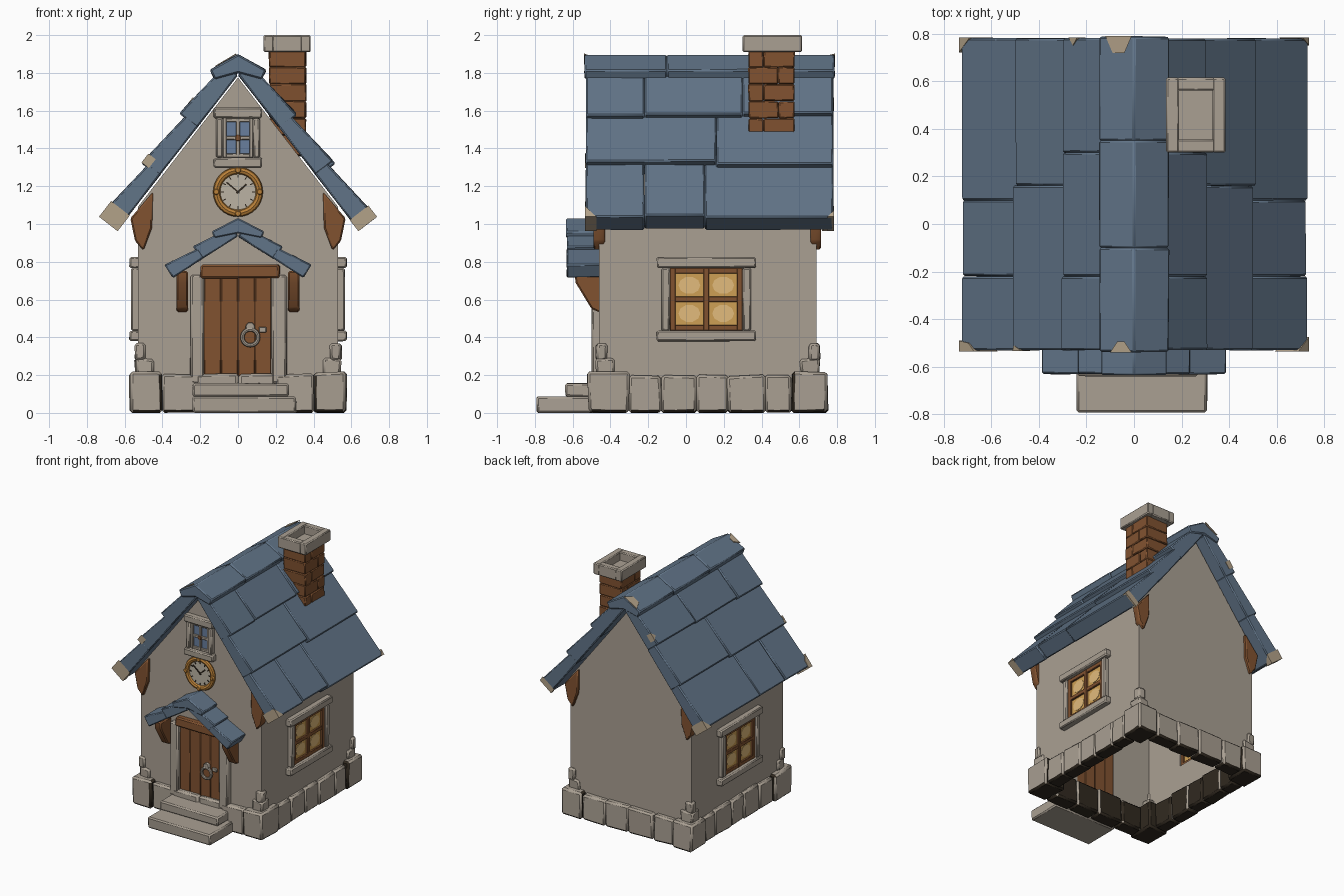
import bpy, bmesh, math, random
from mathutils import Vector

random.seed(4)
if "Cube" in bpy.data.objects:
    bpy.data.objects.remove(bpy.data.objects["Cube"])


def material(name, *rgb):
    m = bpy.data.materials.new(name)
    m.use_nodes = True
    m.diffuse_color = (*rgb, 1)
    bsdf = m.node_tree.nodes["Principled BSDF"]
    bsdf.inputs["Base Color"].default_value = (*rgb, 1)
    bsdf.inputs["Roughness"].default_value = 0.9
    return m


STONE = material("warm grey stone", .40, .35, .29)
BLUE = material("slate blue", .12, .175, .245)
WOOD = material("brown wood", .22, .085, .03)
GOLD = material("gold", .50, .22, .04)
GLOW = material("amber glow", .62, .35, .09)
BRIGHT = material("pale glow", .76, .50, .20)
GLASS = material("blue glass", .14, .21, .34)
CHIP = material("worn tan", .45, .36, .25)
DARK = material("dark brown", .03, .022, .014)
PALE = material("pale dial", .50, .45, .37)
UP = Vector((0, 0, 1))


# A shape is an outline and an extrusion vector; a part is a list of shapes.
def part(name, shapes, mat, bevel=.006, jitter=0):
    bm = bmesh.new()
    for pts, vec in shapes:
        face = bm.faces.new([bm.verts.new(p) for p in pts])
        ext = bmesh.ops.extrude_face_region(bm, geom=[face], use_keep_orig=True)
        new = [g for g in ext["geom"] if isinstance(g, bmesh.types.BMVert)]
        bmesh.ops.translate(bm, verts=new, vec=vec)
        if jitter:
            for v in new + list(face.verts):
                v.co += Vector([random.uniform(-jitter, jitter) for _ in range(3)])
                v.co.z = max(v.co.z, 0)
    bmesh.ops.recalc_face_normals(bm, faces=bm.faces)
    mesh = bpy.data.meshes.new(name)
    bm.to_mesh(mesh)
    bm.free()
    ob = bpy.data.objects.new(name, mesh)
    bpy.context.collection.objects.link(ob)
    mesh.materials.append(mat)
    if bevel:
        mod = ob.modifiers.new("soft edges", "BEVEL")
        mod.width, mod.segments, mod.limit_method = bevel, 1, "ANGLE"
    return ob


def box(x0, x1, y0, y1, z0, z1):
    return [(x0, y0, z0), (x1, y0, z0), (x1, y1, z0), (x0, y1, z0)], UP * (z1 - z0)


def along_y(profile, y0, y1):
    return [(x, y0, z) for x, z in profile], Vector((0, y1 - y0, 0))


# Wall-mounted coordinates: u across, v up, d outward
def front(u, v, d):
    return Vector((u, -.46 - d, v))


def side(s):
    return lambda u, v, d: Vector((s * (.53 + d), u, v))


def plate(place, outline, d0, d1):
    return [place(u, v, d0) for u, v in outline], place(0, 0, d1) - place(0, 0, d0)


def panel(place, u0, u1, v0, v1, d0, d1):
    return plate(place, [(u0, v0), (u1, v0), (u1, v1), (u0, v1)], d0, d1)


def disc(cu, cv, r, n=32):
    return [(cu + r * math.cos(i * math.tau / n), cv + r * math.sin(i * math.tau / n)) for i in range(n)]


# Hollow walls with openings, open at the bottom
gable = [(-.53, .02), (.53, .02), (.53, 1.09), (0, 1.775), (-.53, 1.09)]
inner = [(-.5, -.1), (.5, -.1), (.5, 1.07), (0, 1.73), (-.5, 1.07)]
walls = part("walls", [along_y(gable, -.46, .69)], STONE, 0)
cuts = [along_y(inner, -.43, .66), box(-.17, .17, -.6, -.4, .12, .72),
        box(-.7, .7, -.08, .295, .44, .76), box(-.07, .07, -.6, -.4, 1.36, 1.56)]
for shape in cuts:
    cutter = part("opening_cutter", [shape], STONE, 0)
    cutter.hide_render = True
    mod = walls.modifiers.new("opening", "BOOLEAN")
    mod.operation, mod.solver, mod.object = "DIFFERENCE", "EXACT", cutter
    bpy.context.view_layer.objects.active = walls
    bpy.ops.object.modifier_apply(modifier=mod.name)
    bpy.data.objects.remove(cutter)

# Stone footing: corner blocks, runs between them, stacked corner stones
blocks, quoins = [], []
for s in (1, -1):
    a, b = sorted((s * .4, s * .575))
    blocks += [box(a, b, -.52, -.3, 0, .215), box(a, b, .56, .75, 0, .215)]
    a, b = sorted((s * .45, s * .558))
    ys = [-.3, -.13, .06, .22, .42, .56]
    blocks += [box(a, b, p, q, 0, random.uniform(.195, .215)) for p, q in zip(ys, ys[1:])]
    for wide, z0, z1 in ((.1, .2, .29), (.06, .28, .37)):
        a, b = sorted((s * (.545 - wide), s * .545))
        quoins += [box(a, b, -.475, -.475 + wide, z0, z1), box(a, b, .705 - wide, .705, z0, z1)]
xs = [-.4, -.22, 0, .2, .4]
for p, q in zip(xs, xs[1:]):
    blocks += [box(p, q, -.505, -.39, 0, .205), box(p, q, .62, .735, 0, .205)]
footing = part("stone_footing", blocks, STONE, .014, .006)
footing.data.materials.append(DARK)
for f in footing.data.polygons:
    c, n = f.center - Vector((0, .11, 0)), f.normal
    inward = abs(n.z) < .5 and (n.x * c.x < -.3 or n.y * c.y < -.4)
    f.material_index = int(n.z < -.7 or inward)
part("corner_stones", quoins, STONE, .012, .008)
part("door_steps", [box(-.24, .31, -.79, -.5, 0, .085), box(-.24, .27, -.64, -.46, .085, .155)], STONE, .01, .003)


# Shingled roofs: t runs down the slope, o outward from the underside
def slope(apex, eave):
    d = Vector((eave[0], 0, eave[1] - apex)).normalized()
    n = Vector((-d.z, 0, d.x))

    def at(s, t, o, y):
        p = Vector((0, y, apex)) + d * t + n * o
        p.x *= s
        return p
    return at


def shingle(at, s, t0, t1, o0, o1, y0, y1):
    return [at(s, t0, 0, y0), at(s, t1, 0, y0), at(s, t1, o1, y0), at(s, t0, o0, y0)], Vector((0, y1 - y0, 0))


def ridge(points, y0, y1):
    left = [(-x, z) for x, z in points[::-1] if x]
    return along_y(left[:len(points) - 2] + points + left[len(points) - 2:], y0, y1)


main = slope(1.79, (.64, .965))
tiles = []
rows = [(0, .35, [-.53, -.22, .3, .78]), (.33, .68, [-.53, .16, .78]), (.66, 1.035, [-.53, -.22, .1, .78])]
for s in (1, -1):
    for t0, t1, ys in rows:
        for y0, y1 in zip(ys, ys[1:]):
            slip, lift = random.uniform(-.012, .012), random.uniform(-.004, .004)
            tiles.append(shingle(main, s, t0, t1 + slip, .085, .117 + lift, y0, y1))
part("roof_shingles", tiles, BLUE, .008, .002)
cap = [(0, 1.90), (.15, 1.815), (.125, 1.765), (0, 1.80)]
cap_outline = cap + [(-x, z) for x, z in cap[2:0:-1]]
part("roof_ridge", [along_y(cap_outline, a, b) for a, b in ((-.537, -.1), (-.1, .35), (.35, .787))], BLUE, .008, .002)

porch = slope(.935, (.345, .715))
tiles = [shingle(porch, s, t0, t1, .06, .083, -.63, -.45) for s in (1, -1) for t0, t1 in ((0, .23), (.21, .41))]
part("porch_shingles", tiles, BLUE, .007, .002)
cap = [(0, 1.032), (.14, .96), (.125, .925), (0, .95)]
part("porch_ridge", [along_y(cap + [(-x, z) for x, z in cap[2:0:-1]], -.635, -.45)], BLUE, .007)


# Worn corners of the roof
def worn(s, outline, o0=-.004, o1=.121):
    pts = [main(s, t, o0, y) for t, y in outline]
    return pts, main(s, 0, o1, 0) - main(s, 0, o0, 0)


chips = [worn(-1, [(.94, -.536), (1.045, -.536), (1.045, -.49), (.98, -.5)]),
         worn(1, [(.97, -.536), (1.045, -.536), (1.045, -.475)]),
         worn(1, [(1.0, .784), (1.045, .784), (1.045, .75)]),
         worn(-1, [(.97, .784), (1.045, .784), (1.045, .72)]),
         worn(-1, [(.62, -.534), (.68, -.534), (.67, -.51)], .07, .119),
         worn(-1, [(.24, .784), (.3, .784), (.27, .75)], .07, .116)]
for y, inward, w in ((.789, -.07, .12), (-.539, .045, .1)):
    chips.append(([(-.01, y, 1.897), (-w, y, 1.9 - w * .567), (-w + .03, y + inward, 1.9 - (w - .03) * .567),
                   (-.04, y + inward, 1.878)], UP * .006))
part("worn_roof_corners", chips, CHIP, 0)

# Timber brackets under the eaves and the porch
corbel = [(.57, 1.03), (.45, 1.17), (.455, .98), (.50, .86), (.545, .91)]
eaves, porch_arms = [], []
for s in (1, -1):
    outline = [(s * x, z) for x, z in corbel]
    eaves += [along_y(outline, -.49, -.43), along_y(outline, .66, .715)]
    arm = [(-.45, .75), (-.59, .75), (-.585, .69), (-.5, .55), (-.45, .53)]
    porch_arms.append(([(s * .265, y, z) for y, z in arm], Vector((s * .06, 0, 0))))
part("eave_brackets", eaves, WOOD, .008)
part("porch_brackets", porch_arms, WOOD, .008)

# Door
planks = [-.18, -.09, 0, .09, .175]
part("door_planks", [panel(front, a, b, .15, .72, -.025, .012) for a, b in zip(planks, planks[1:])], WOOD, .004)
part("door_lintel", [panel(front, -.2, .22, .715, .785, -.01, .05)], WOOD, .01, .004)
part("door_posts", [panel(front, a, b, .155, .73, -.01, .04) for a, b in ((-.252, -.178), (.178, .258))], STONE, .01, .003)
part("door_latch", [plate(front, disc(.065, .455, .026, 10), .01, .035),
                    panel(front, .11, .15, .425, .455, .01, .025)], STONE, .004)


def ring(name, u, v, d, major, minor, mat):
    bpy.ops.mesh.primitive_torus_add(location=front(u, v, d), rotation=(math.pi / 2, 0, 0), major_radius=major,
                                     minor_radius=minor, major_segments=32, minor_segments=8)
    ob = bpy.context.object
    ob.name = name
    ob.data.materials.append(mat)


ring("door_ring", .065, .4, .028, .042, .011, STONE)

# Clock
ring("clock_rim", 0, 1.17, .015, .113, .019, GOLD)
part("clock_dial", [plate(front, disc(0, 1.17, .108), -.01, .014)], PALE, 0)
studs = [disc(.115 * math.cos(a), 1.17 + .115 * math.sin(a), .017, 10) for a in (0, math.pi / 2, math.pi, -math.pi / 2)]
part("clock_studs", [plate(front, o, .01, .04) for o in studs], GOLD, .004)


def hand(angle, r0, r1, w):
    c, s = math.cos(angle), math.sin(angle)
    return plate(front, [(r * c - k * s, 1.17 + r * s + k * c) for r, k in ((r0, -w), (r1, -w), (r1, w), (r0, w))], .014, .02)


part("clock_marks", [hand(i * math.tau / 12, .075, .09, .003) for i in range(12)], DARK, 0)
part("clock_hands", [hand(math.radians(140), -.01, .08, .004), hand(math.radians(42), -.01, .06, .005)], DARK, 0)


# Windows
def window(name, place, u0, u1, v0, v1, post, over, bar, frame, pane, shine):
    part(name + "_surround", [
        panel(place, u0 - over, u1 + over, v1, v1 + .058, -.01, .045),
        panel(place, u0 - over, u1 + over, v0 - .055, v0, -.01, .045),
        panel(place, u0 - post, u0, v0, v1, -.01, .035),
        panel(place, u1, u1 + post, v0, v1, -.01, .035)], STONE, .008, .002)
    um, vm, h = (u0 + u1) / 2, (v0 + v1) / 2, bar / 2
    part(name + "_frame", [panel(place, u, u + bar, v0, v1, -.02, .02) for u in (u0, um - h, u1 - bar)]
         + [panel(place, u0, u1, v, v + bar, -.02, .018) for v in (v0, vm - h, v1 - bar)], frame, .003)
    part(name + "_panes", [panel(place, u0, u1, v0, v1, -.01, .004)], pane, 0)
    if shine:
        ru, rv = (u1 - u0) * .15, (v1 - v0) * .14
        spots = [[(u + ru * x, v + rv * z) for x, z in disc(0, 0, 1, 10)]
                 for u in (um - ru * 1.55, um + ru * 1.55) for v in (vm - rv * 1.6, vm + rv * 1.6)]
        part(name + "_shine", [plate(place, o, .002, .007) for o in spots], shine, 0)


for s, label in ((1, "left"), (-1, "right")):
    window(label + "_window", side(s), -.085, .3, .435, .767, .045, .07, .03, WOOD, GLOW, BRIGHT)
window("attic_window", front, -.08, .08, 1.352, 1.56, .036, .048, .02, STONE, GLASS, None)
part("attic_window_stud", [panel(front, -.014, .014, 1.44, 1.47, .015, .024)], WOOD, .003)

# Chimney
courses = [1.36, 1.47, 1.56, 1.65, 1.74, 1.83, 1.92]
bricks = []
for i, (z0, z1) in enumerate(zip(courses, courses[1:])):
    split = .41 if i % 2 else .49
    bricks += [box(.165, .36, .33, split, z0, z1), box(.165, .36, split, .575, z0, z1)]
part("chimney_bricks", bricks, WOOD, .006, .003)
part("chimney_cap", [box(.135, .19, .3, .615, 1.91, 2), box(.33, .385, .3, .615, 1.91, 2),
                     box(.18, .34, .3, .355, 1.91, 2), box(.18, .34, .56, .615, 1.91, 2),
                     box(.15, .37, .32, .6, 1.912, 1.935)], STONE, .007)

for ob in bpy.context.scene.objects:
    ob.select_set(ob.type == "MESH")
bpy.ops.object.shade_smooth_by_angle(angle=math.radians(35))
